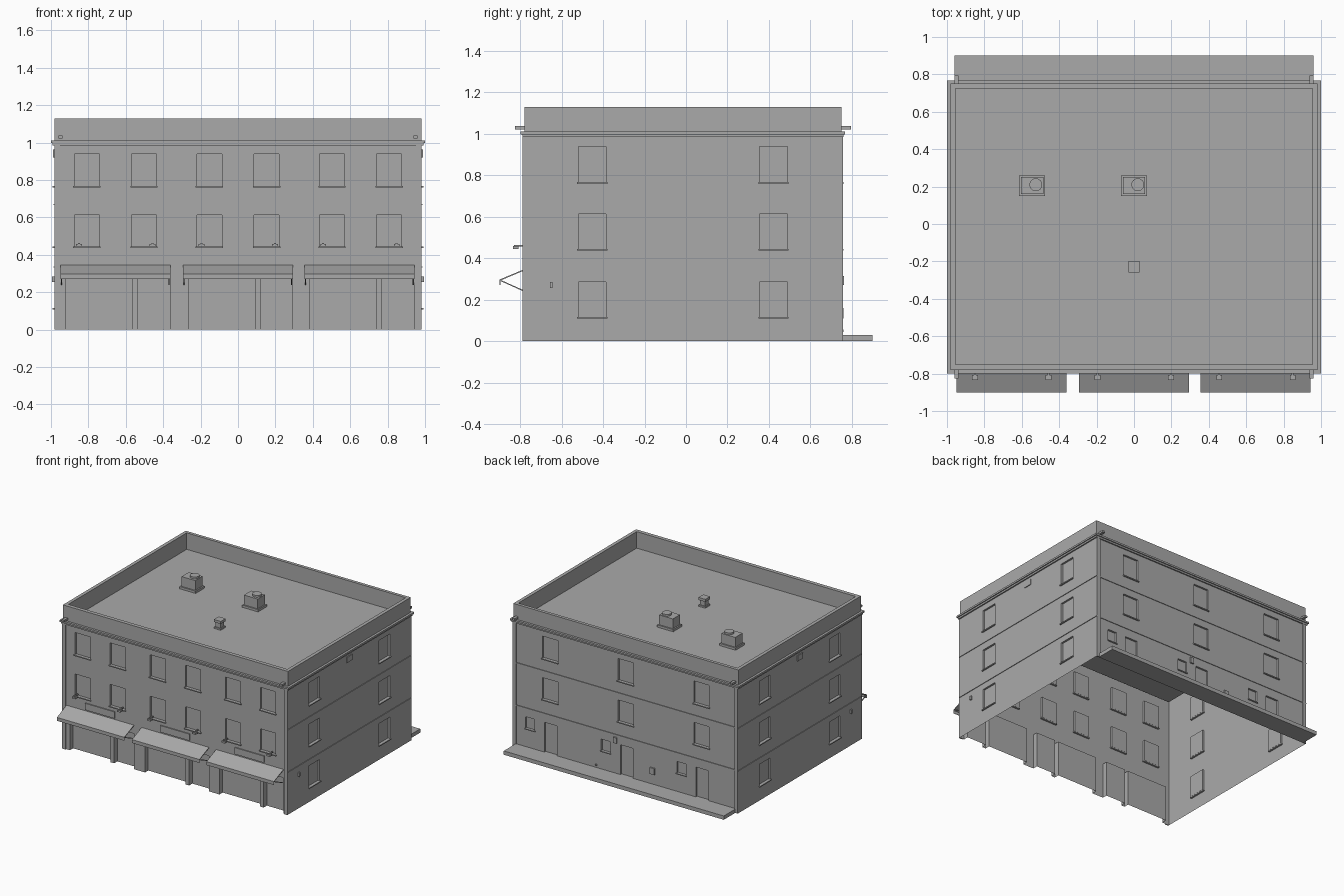
import bpy, bmesh
from mathutils import Matrix, Vector

if "Cube" in bpy.data.objects:
    bpy.data.objects.remove(bpy.data.objects["Cube"])

grey = bpy.data.materials.new("plain_grey")
grey.use_nodes = True
grey.diffuse_color = (0.4, 0.4, 0.4, 1)
grey.node_tree.nodes["Principled BSDF"].inputs["Base Color"].default_value = (0.4, 0.4, 0.4, 1)

# Main dimensions
HX, FRONT, BACK = 0.982, -0.78, 0.75
ROOF, TOP = 1.0, 1.13
MID = (FRONT + BACK) / 2


def finish(name, bm):
    bmesh.ops.recalc_face_normals(bm, faces=bm.faces)
    mesh = bpy.data.meshes.new(name)
    bm.to_mesh(mesh)
    bm.free()
    mesh.materials.append(grey)
    obj = bpy.data.objects.new(name, mesh)
    bpy.context.scene.collection.objects.link(obj)
    return obj


def add_box(bm, x0, x1, y0, y1, z0, z1):
    lo, hi = Vector((x0, y0, z0)), Vector((x1, y1, z1))
    m = Matrix.Translation((lo + hi) / 2) @ Matrix.Diagonal((*(hi - lo), 1))
    bmesh.ops.create_cube(bm, size=1, matrix=m)


def boxes(name, bounds):
    bm = bmesh.new()
    for b in bounds:
        add_box(bm, *b)
    return finish(name, bm)


def on_wall(side, u0, u1, z0, z1, d0, d1):
    """Box bounds on a wall: u runs along it, d is the distance outward."""
    if side == "front":
        return (u0, u1, FRONT - d1, FRONT - d0, z0, z1)
    if side == "back":
        return (u0, u1, BACK + d0, BACK + d1, z0, z1)
    if side == "left":
        return (HX + d0, HX + d1, u0, u1, z0, z1)
    return (-HX - d1, -HX - d0, u0, u1, z0, z1)


def add_profile(bm, points, x0, x1):
    """Extrude a (y, z) outline along x."""
    face = bm.faces.new([bm.verts.new((x0, y, z)) for y, z in points])
    ext = bmesh.ops.extrude_face_region(bm, geom=[face])["geom"]
    verts = [v for v in ext if isinstance(v, bmesh.types.BMVert)]
    bmesh.ops.translate(bm, verts=verts, vec=(x1 - x0, 0, 0))


# Window layout: (wall, centre, bottom, top)
UPPER = [(0.767, 0.94), (0.445, 0.613)]
GROUND = (0.117, 0.285)
windows = []
for z0, z1 in UPPER:
    for x in (0.153, 0.503, 0.808):
        windows += [("front", s * x, z0, z1) for s in (-1, 1)]
    windows += [("back", x, z0, z1) for x in (-0.66, 0, 0.66)]
for z0, z1 in UPPER + [GROUND]:
    windows += [(s, y, z0, z1) for s in ("left", "right") for y in (-0.452, 0.422)]
small_windows = [("back", x, 0.175, 0.265) for x in (0.835, 0.175, -0.485)]
doors = (0.655, -0.008, -0.667)
SHOPS = (-0.95, -0.295, 0.355)

# Openings cut into the shell
cuts = [on_wall(s, u - 0.067, u + 0.067, z0, z1, -0.015, 0.05) for s, u, z0, z1 in windows]
cuts += [on_wall(s, u - 0.04, u + 0.04, z0, z1, -0.015, 0.05) for s, u, z0, z1 in small_windows]
cuts += [on_wall("back", x - 0.055, x + 0.055, 0.03, 0.265, -0.015, 0.05) for x in doors]
for x in SHOPS:
    cuts.append(on_wall("front", x + 0.03, x + 0.385, -0.1, 0.28, -0.04, 0.05))
    cuts.append(on_wall("front", x + 0.415, x + 0.587, -0.1, 0.28, -0.04, 0.05))
cuts.append((-0.955, 0.955, FRONT + 0.03, BACK - 0.025, ROOF, TOP + 0.1))
cutter = boxes("opening_cutter", cuts)
cutter.hide_render = True

# Building shell with parapet, open underneath
shell = boxes("building_shell", [(-HX, HX, FRONT, BACK, 0, TOP)])
mod = shell.modifiers.new("openings", "BOOLEAN")
mod.operation, mod.solver, mod.object = "DIFFERENCE", "EXACT", cutter
bpy.context.view_layer.update()
cut_mesh = bpy.data.meshes.new_from_object(
    shell.evaluated_get(bpy.context.evaluated_depsgraph_get()))
shell.modifiers.clear()
shell.data = cut_mesh
bpy.data.objects.remove(cutter)
bm = bmesh.new()
bm.from_mesh(cut_mesh)
floor = [f for f in bm.faces if f.normal.z < -0.9 and f.calc_center_median().z < 0.01]
bmesh.ops.delete(bm, geom=floor, context="FACES")
bm.to_mesh(cut_mesh)
bm.free()

# Window sills
sills = [on_wall(s, u - 0.073, u + 0.073, z0 - 0.008, z0, -0.014, 0.01) for s, u, z0, _ in windows]
sills += [on_wall(s, u - 0.045, u + 0.045, z0 - 0.007, z0, -0.014, 0.008)
          for s, u, z0, _ in small_windows]
boxes("window_sills", sills)


# Cornice: two stepped bands around all four walls
def ring(z0, z1, d, sides=("front", "back", "left", "right")):
    out = []
    for s in sides:
        if s in ("front", "back"):
            out.append(on_wall(s, -HX - d, HX + d, z0, z1, 0, d))
        else:
            out.append(on_wall(s, FRONT, BACK, z0, z1, 0, d))
    return out


boxes("cornice", ring(0.998, 1.012, 0.018) + ring(0.985, 0.998, 0.01))

# Thin floor bands on the sides and back
boxes("floor_bands", [b for z in (0.335, 0.67)
                      for b in ring(z - 0.003, z + 0.003, 0.005, ("back", "left", "right"))])

# Corner pilasters and roof drain spouts
corners = [(w, s) for w in ("front", "back") for s in (-1, 1)]
boxes("corner_pilasters", [on_wall(w, *sorted((s * 0.953, s * HX)), 0, 0.985, 0, 0.008)
                           for w, s in corners])
boxes("drain_spouts", [on_wall(w, s * 0.95 - 0.011, s * 0.95 + 0.011, 1.022, 1.037, 0, 0.045)
                       for w, s in corners])

# Shop awnings with a short valance and side arms
bm = bmesh.new()
for x in SHOPS:
    add_profile(bm, [(FRONT, 0.347), (-0.9, 0.297), (-0.9, 0.27),
                     (-0.896, 0.27), (-0.896, 0.292), (FRONT, 0.341)], x, x + 0.588)
    for ax in (x + 0.003, x + 0.579):
        add_profile(bm, [(-0.896, 0.296), (-0.896, 0.29), (FRONT, 0.238), (FRONT, 0.244)],
                    ax, ax + 0.006)
finish("shop_awnings", bm)

# Blank shop sign plates and the lamps above them
boxes("sign_plates", [on_wall("front", x + 0.167, x + 0.423, 0.358, 0.41, 0, 0.008) for x in SHOPS])
lamps = []
for x in SHOPS:
    for lx in (x + 0.1, x + 0.493):
        lamps.append(on_wall("front", lx - 0.005, lx + 0.005, 0.456, 0.464, 0, 0.05))
        lamps.append(on_wall("front", lx - 0.015, lx + 0.015, 0.445, 0.459, 0.028, 0.055))
boxes("sign_lamps", lamps)

# Wall vents and service boxes
services = []
for s in ("left", "right"):
    services.append(on_wall(s, -0.05, 0.018, 0.92, 0.963, 0, 0.006))
    services.append(on_wall(s, -0.656, -0.643, 0.255, 0.285, 0, 0.012))
services += [on_wall("back", 0.075, 0.105, 0.27, 0.315, 0, 0.012),
             on_wall("back", -0.255, -0.215, 0.11, 0.16, 0, 0.01),
             on_wall("back", 0.25, 0.262, 0.045, 0.057, 0, 0.01)]
boxes("service_boxes", services)

# Rear walkway
boxes("rear_walkway", [(-0.96, 0.96, BACK, 0.9, 0, 0.03)])

# Rooftop fan units: curb, housing and round fan
bm = bmesh.new()
for x in (-0.545, 0.0):
    add_box(bm, x - 0.07, x + 0.07, 0.15, 0.26, ROOF, ROOF + 0.018)
    add_box(bm, x - 0.06, x + 0.06, 0.16, 0.25, ROOF + 0.018, ROOF + 0.095)
    bmesh.ops.create_cone(bm, cap_ends=True, segments=24, radius1=0.034, radius2=0.034,
                          depth=0.015, matrix=Matrix.Translation((x + 0.02, 0.21, ROOF + 0.102)))
finish("roof_fan_units", bm)

# Small roof vent with a wider cap
boxes("roof_vent", [(-0.03, 0.03, -0.258, -0.198, ROOF, ROOF + 0.012),
                    (-0.022, 0.022, -0.25, -0.206, ROOF + 0.012, ROOF + 0.05),
                    (-0.03, 0.03, -0.258, -0.198, ROOF + 0.05, ROOF + 0.07)])
